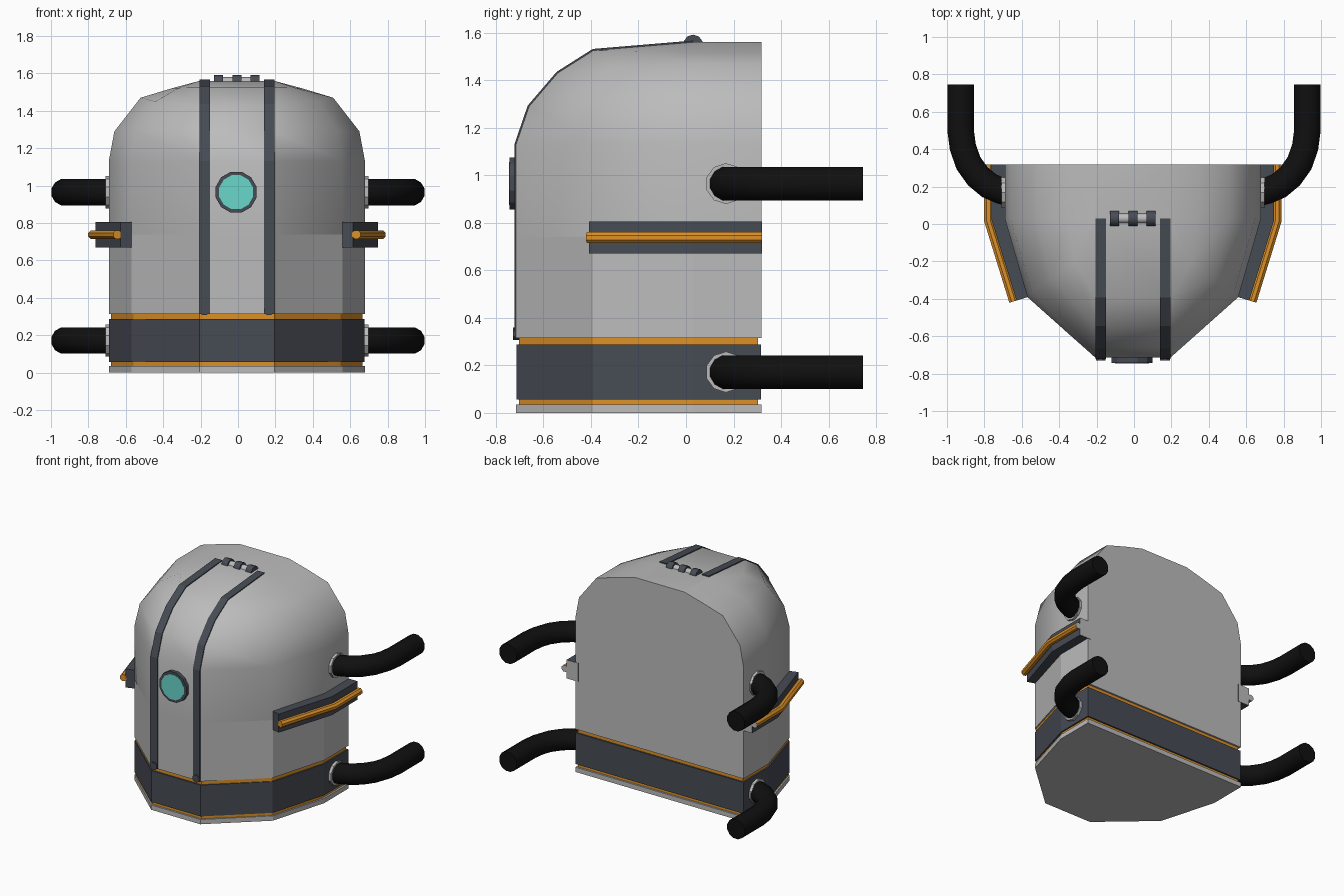
import bpy, bmesh, math
from mathutils import Vector

if "Cube" in bpy.data.objects:
    bpy.data.objects.remove(bpy.data.objects["Cube"])

CX = -0.006  # centre line of the shell


def material(name, rgb):
    m = bpy.data.materials.new(name)
    m.use_nodes = True
    m.diffuse_color = (*rgb, 1)
    m.node_tree.nodes["Principled BSDF"].inputs["Base Color"].default_value = (*rgb, 1)
    return m


GREY = material("light grey", (0.5, 0.5, 0.5))
DARK = material("slate", (0.062, 0.07, 0.088))
ORANGE = material("orange", (0.72, 0.28, 0.02))
TEAL = material("teal glass", (0.14, 0.68, 0.6))
BLACK = material("black rubber", (0.005, 0.005, 0.005))


def loft(name, rings, mat, smooth=None):
    """Skin a list of closed rings and cap both ends."""
    bm = bmesh.new()
    rows = [[bm.verts.new(p) for p in ring] for ring in rings]
    n = len(rows[0])
    for a, b in zip(rows, rows[1:]):
        for i in range(n):
            j = (i + 1) % n
            bm.faces.new((a[i], a[j], b[j], b[i]))
    bm.faces.new(rows[0])
    bm.faces.new(rows[-1])
    bmesh.ops.recalc_face_normals(bm, faces=bm.faces)
    mesh = bpy.data.meshes.new(name)
    bm.to_mesh(mesh)
    bm.free()
    ob = bpy.data.objects.new(name, mesh)
    bpy.context.collection.objects.link(ob)
    mesh.materials.append(mat)
    if smooth:
        bpy.ops.object.select_all(action="DESELECT")
        ob.select_set(True)
        bpy.context.view_layer.objects.active = ob
        bpy.ops.object.shade_smooth_by_angle(angle=math.radians(smooth))
    return ob


def sweep(name, path, section, binormal, mat, smooth=None):
    """Run a section (outward, sideways) along a planar path with mitred corners."""
    path, b = [Vector(p) for p in path], Vector(binormal)
    dirs = [(q - p).normalized() for p, q in zip(path, path[1:])]
    rings = []
    for i, p in enumerate(path):
        d0, d1 = dirs[max(i - 1, 0)], dirs[min(i, len(dirs) - 1)]
        t = (d0 + d1).normalized()
        out = t.cross(b) / t.dot(d1)
        rings.append([p + out * u + b * v for u, v in section])
    return loft(name, rings, mat, smooth)


def circle(r, n):
    return [(r * math.cos(math.tau * (i + 0.5) / n), r * math.sin(math.tau * (i + 0.5) / n))
            for i in range(n)]


def rod(name, start, end, r, n, binormal, mat, smooth=None):
    return sweep(name, [start, end], circle(r, n), binormal, mat, smooth)


def outline(w, side_z, front_y, front_z, inset=0.0):
    """Plan outline: flat back, straight sides, two-facet taper to a flat nose."""
    half = [(w - inset, 0.317 - inset, side_z), (w - inset, 0.03, side_z),
            (0.2 + (w - inset - 0.2) * 0.75, 0.03 + (front_y - 0.03) * 0.565,
             (side_z + front_z) / 2),
            (0.2, front_y + inset, front_z)]
    return ([(CX + x, y, z) for x, y, z in half]
            + [(CX - x, y, z) for x, y, z in reversed(half)])


# Stacked base bands
for name, z0, z1, inset, mat in (
        ("base_plate", 0, 0.035, 0, GREY), ("lower_trim", 0.03, 0.06, 0.013, ORANGE),
        ("base_band", 0.057, 0.287, 0.002, DARK), ("upper_trim", 0.28, 0.318, 0.013, ORANGE)):
    loft(name, [outline(0.685, z, -0.715, z, inset) for z in (z0, z1)], mat)

# Domed shell: half width, side height, nose depth, nose height
LEVELS = ((0.685, 0.315, -0.715, 0.315), (0.685, 0.74, -0.715, 0.74),
          (0.685, 1.13, -0.715, 1.13), (0.655, 1.29, -0.66, 1.29),
          (0.515, 1.47, -0.54, 1.43), (0.35, 1.52, -0.39, 1.525),
          (0.2, 1.56, 0.03, 1.56))
shell = loft("domed_shell", [outline(*lv) for lv in LEVELS], GREY, 38)
for e in shell.data.edges:  # crisp corners below the side rails
    if all(shell.data.vertices[v].co.z < 0.75 for v in e.vertices):
        e.use_edge_sharp = True

# Twin raised straps over the nose, with feet
strap_path = [(y, z) for _, _, y, z in LEVELS]
strap_section = [(-0.012, -0.028), (0.007, -0.028), (0.007, 0.028), (-0.012, 0.028)]
for side, s in (("left", 1), ("right", -1)):
    x = CX + s * 0.172
    sweep(side + "_strap", [(x, y, z) for y, z in strap_path],
          [(-u, v) for u, v in strap_section], (1, 0, 0), DARK)
    rod(side + "_strap_foot", (x, -0.70, 0.333), (x, -0.729, 0.333), 0.028, 8, (1, 0, 0), DARK)

# Round window in the nose
rod("window_rim", (CX - 0.004, -0.70, 0.965), (CX - 0.004, -0.742, 0.965), 0.113, 12, (1, 0, 0), DARK)
rod("window_glass", (CX - 0.004, -0.735, 0.965), (CX - 0.004, -0.745, 0.965), 0.094, 12, (1, 0, 0), TEAL)

# Hinge on the crown
rod("hinge_pin", (CX - 0.11, 0.03, 1.553), (CX + 0.11, 0.03, 1.553), 0.027, 10, (0, 0, 1), GREY, 40)
for i in (-1, 0, 1):
    x = CX + i * 0.097
    rod("hinge_knuckle", (x - 0.024, 0.03, 1.55), (x + 0.024, 0.03, 1.55), 0.042, 10, (0, 0, 1), DARK, 40)

# Side rails, grey on the cut back ends
RAIL_PATH = ((0.56, -0.39), (0.69, 0.03), (0.69, 0.319))
for side, s in (("left", 1), ("right", -1)):
    path = [(CX + s * x, y, 0.738) for x, y in RAIL_PATH]
    bracket = [(u * s, v) for u, v in ((-0.03, -0.068), (0.065, -0.068), (0.065, 0.068), (-0.03, 0.068))]
    bar = [(s * (0.082 + u), v) for u, v in circle(0.025, 8)]
    for ob in (sweep(side + "_rail_bracket", path, bracket, (0, 0, 1), DARK),
               sweep(side + "_rail_bar", path, bar, (0, 0, 1), ORANGE, 30)):
        ob.data.materials.append(GREY)
        for f in ob.data.polygons:
            if f.normal.y > 0.95:
                f.material_index = 1

# Four bent hoses with collars
HOSE_PATH = ((0.66, 0.165), (0.71, 0.177), (0.775, 0.205), (0.835, 0.255), (0.885, 0.325),
             (0.915, 0.41), (0.927, 0.50), (0.927, 0.745))
for side, s in (("left", 1), ("right", -1)):
    for level, z in (("upper", 0.965), ("lower", 0.172)):
        sweep(f"{side}_{level}_hose", [(s * x, y, z) for x, y in HOSE_PATH],
              circle(0.073, 12), (0, 0, 1), BLACK, 40)
        rod(f"{side}_{level}_collar", (CX + s * 0.66, 0.168, z), (CX + s * 0.703, 0.168, z),
            0.086, 10, (0, 0, 1), GREY)
